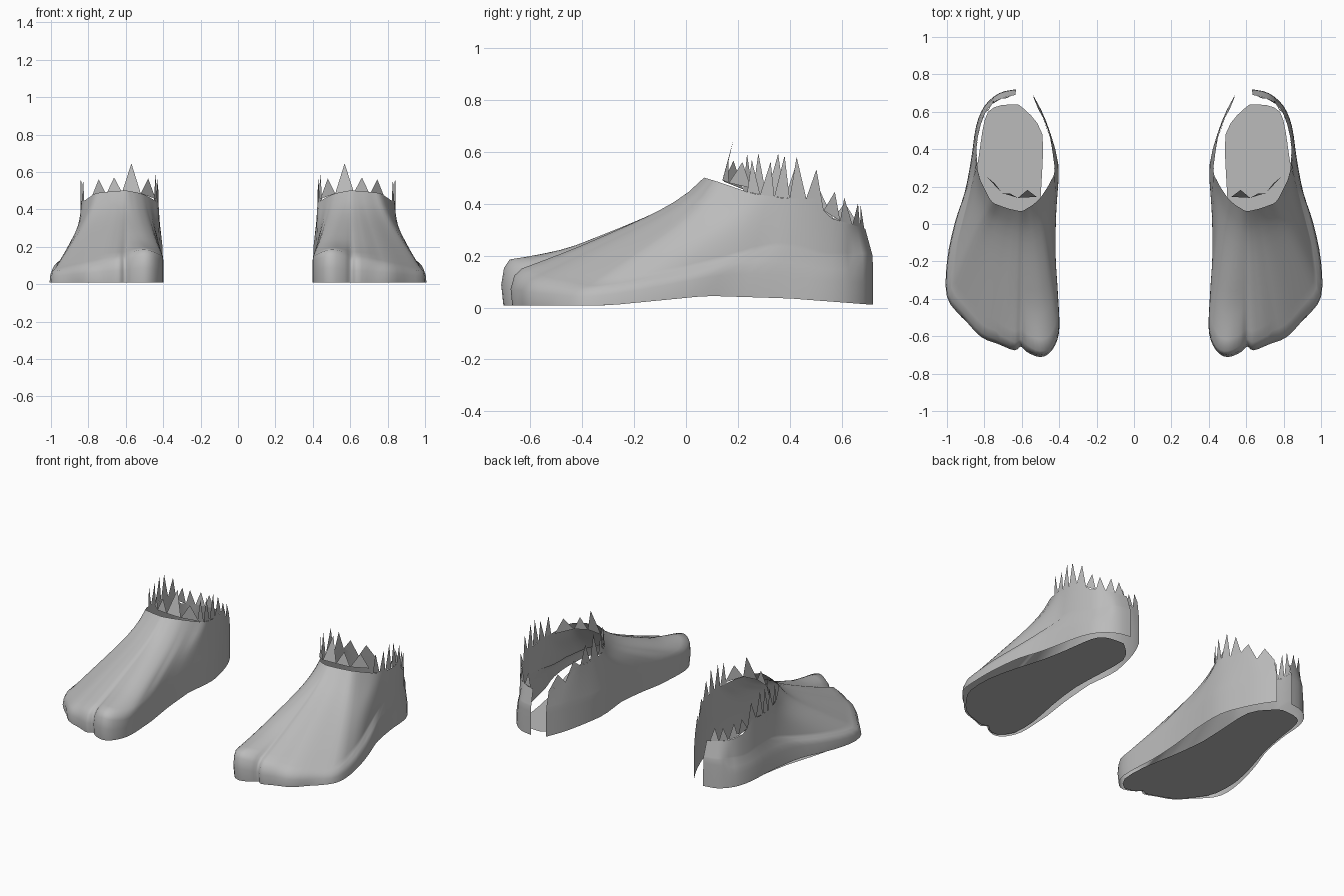
import bpy, random
from mathutils import Vector

if "Cube" in bpy.data.objects:
    bpy.data.objects.remove(bpy.data.objects["Cube"])

random.seed(4)
grey = bpy.data.materials.new("grey")
grey.diffuse_color = (0.5, 0.5, 0.5, 1)
grey.use_nodes = True
grey.node_tree.nodes["Principled BSDF"].inputs["Base Color"].default_value = grey.diffuse_color

# Columns from inner heel, round the toes, to outer heel:
# base x, base y, shoulder height, collar x, collar y
COLUMNS = [
    (.54, .69, .20, .535, .67), (.47, .55, .20, .462, .51),
    (.405, .32, .20, .435, .38), (.415, .08, .20, .425, .28),
    (.42, -.15, .18, .45, .22), (.405, -.40, .16, .48, .17),
    (.40, -.58, .15, .51, .13), (.44, -.68, .17, .545, .10),
    (.50, -.715, .185, .57, .085), (.57, -.69, .17, .585, .075),
    (.605, -.66, .15, .60, .07), (.64, -.68, .15, .615, .07),
    (.72, -.65, .14, .64, .075), (.82, -.61, .12, .68, .085),
    (.92, -.50, .10, .72, .10), (1.0, -.39, .085, .76, .12),
    (1.0, -.20, .125, .80, .19), (.96, .0, .185, .83, .26),
    (.905, .17, .23, .84, .34), (.87, .35, .23, .84, .43),
    (.845, .52, .20, .82, .53), (.80, .63, .20, .78, .62),
    (.72, .70, .20, .71, .67), (.63, .72, .20, .635, .69)]


def interp(v, pts):
    """Piecewise linear lookup."""
    if v <= pts[0][0]:
        return pts[0][1]
    for (a, fa), (b, fb) in zip(pts, pts[1:]):
        if v <= b:
            return fa + (fb - fa) * (v - a) / (b - a)
    return pts[-1][1]


def smooth(rows, n):
    """Catmull-Rom refinement of an open list of tuples."""
    out = []
    for i in range(len(rows) - 1):
        p0, p1, p2, p3 = (rows[max(0, min(len(rows) - 1, i + k))] for k in (-1, 0, 1, 2))
        for s in range(n):
            t = s / n
            out.append([.5 * (2*b + (c - a)*t + (2*a - 5*b + 4*c - d)*t*t
                              + (3*b - a - 3*c + d)*t**3)
                        for a, b, c, d in zip(p0, p1, p2, p3)])
    return out + [list(rows[-1])]


def make(name, verts, faces, angle=None):
    """Mesh object mirrored into a pair."""
    me = bpy.data.meshes.new(name)
    me.from_pydata(verts, [], faces)
    me.materials.append(grey)
    ob = bpy.data.objects.new(name, me)
    bpy.context.collection.objects.link(ob)
    ob.modifiers.new("pair", 'MIRROR').use_mirror_merge = False
    if angle:
        bpy.ops.object.select_all(action='DESELECT')
        bpy.context.view_layer.objects.active = ob
        ob.select_set(True)
        bpy.ops.object.shade_smooth_by_angle(angle=angle)
    return ob


def base_z(y):
    return interp(y, [(-.3, .008), (.08, .045), (.4, .035), (.7, .012)])


def collar_z(y):
    return interp(y, [(.07, .5), (.12, .485), (.25, .44), (.38, .42), (.51, .42), (.54, .35), (.7, .3)])


# Foot shell: each column rises from the base, over a shoulder, to the collar
cols = smooth(COLUMNS, 3)
STEPS = 12
verts, collar = [], []
for bx, by, h, cx, cy in cols:
    z0, z1 = base_z(by), collar_z(cy)
    if bx > .75:
        ts = interp(by, [(-.39, .1), (-.2, .25), (0, .6), (.17, .85)])
    else:
        ts = interp(bx, [(.45, .03), (.5, .045), (.75, .08)])
    flat = interp(by, [(-.2, .16), (.05, 0)])
    low = min(h, .14) if by < -.45 else h       # toe bumps fade into the instep
    profile = [(.015 if by < -.5 else 0, z0), (.1 * ts, z0 + (h - z0) * .45),
               (.4 * ts, z0 + (h - z0) * (.82 - .12 * ts))]
    for i in range(STEPS + 1):
        u = i / STEPS
        hh = low + (h - low) * max(0, 1 - u / .3)
        rise = u * (1 - flat) + flat * u ** 8   # steepens at the ankle
        profile.append((ts + (1 - ts) * u, hh + (z1 - hh) * rise))
    verts += [(bx + (cx - bx) * t, by + (cy - by) * t, z) for t, z in profile]
    collar.append(Vector((cx, cy, z1)))
R = STEPS + 4
faces = [(c * R + r, c * R + r + 1, (c + 1) * R + r + 1, (c + 1) * R + r)
         for c in range(len(cols) - 1) for r in range(R - 1)]
make("foot_shell", verts, faces, 1.2)

# Sole plate, slightly inset from the shell, rounded at the heel
SOLE = [(.62, .64), (.55, .58), (.49, .48), (.49, .30), (.50, .05), (.47, -.2),
        (.43, -.42), (.43, -.6), (.5, -.685), (.57, -.67), (.605, -.635), (.64, -.655),
        (.72, -.63), (.82, -.585), (.91, -.48), (.96, -.38), (.965, -.2), (.92, 0),
        (.865, .18), (.83, .36), (.81, .5), (.78, .6), (.71, .635), (.62, .64)]
sole = [(x, y, .007) for x, y in smooth(SOLE, 2)[:-1]]
make("sole", sole, [tuple(range(len(sole)))])

# Torn spikes standing along the sides and heel of the collar
sv = []
for a, b in zip(collar[::2], collar[2::2]):
    mid = (a + b) / 2
    if mid.y < .23:
        continue
    rise = random.uniform(.12, .17) if mid.y < .5 else random.uniform(.07, .1)
    sv += [a, b, mid + Vector((0, random.uniform(-.01, .015), rise))]
# Upright spikes in a curved row behind the front of the collar
ROW = [(.44, .22, .455), (.52, .145, .485), (.62, .14, .49), (.705, .165, .48), (.785, .25, .46)]
for a, b, lean, tip in zip(ROW, ROW[1:], (0, .04, .01, .01), (.565, .645, .57, .56)):
    a, b = Vector(a), Vector(b)
    m = (a + b) / 2
    sv += [a, b, Vector((m.x, m.y + lean, tip))]
make("collar_spikes", sv, [(i, i + 1, i + 2) for i in range(0, len(sv), 3)])
